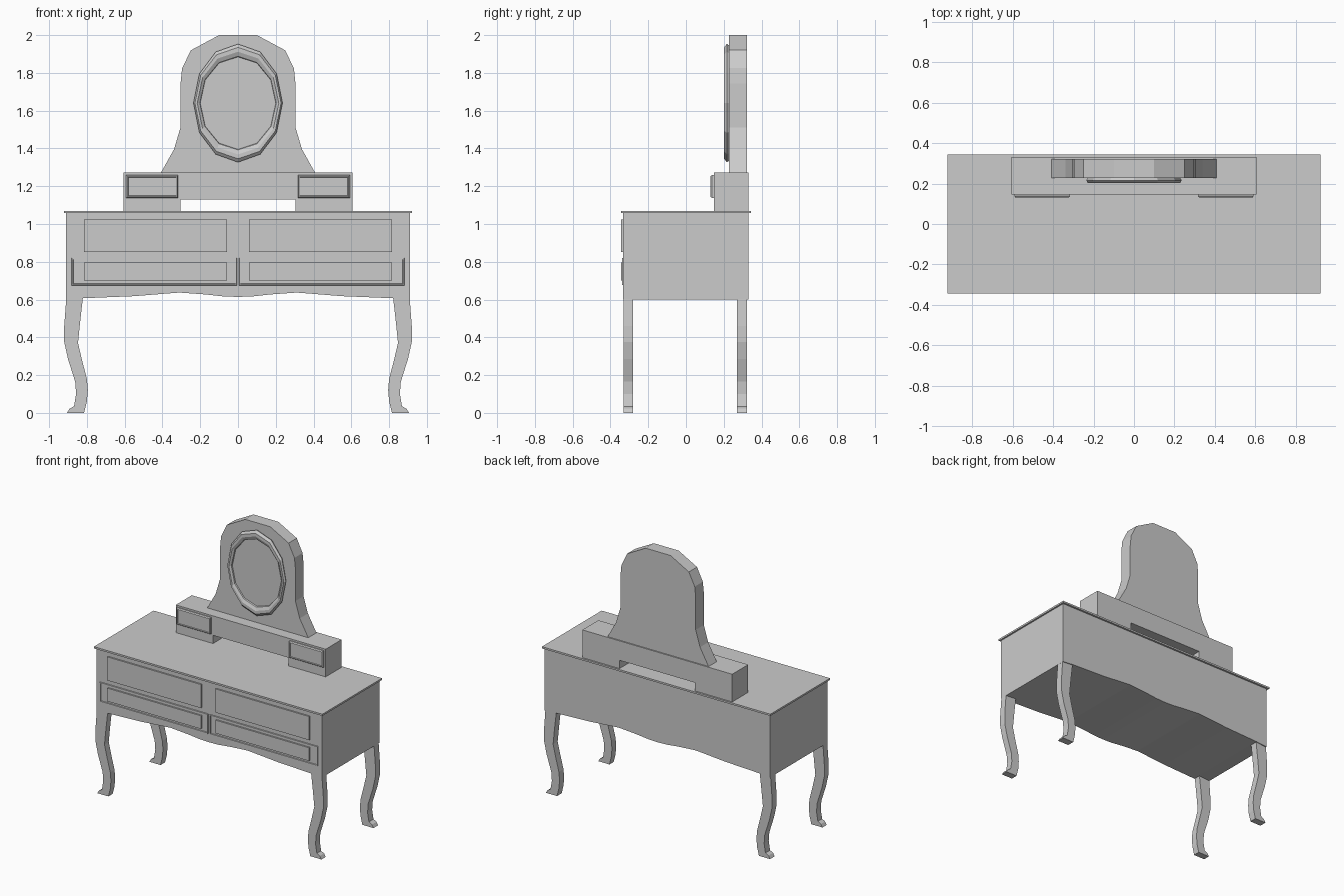
import bpy, math

if "Cube" in bpy.data.objects:
    bpy.data.objects.remove(bpy.data.objects["Cube"])


def mesh_object(name, verts, faces):
    mesh = bpy.data.meshes.new(name)
    mesh.from_pydata(verts, [], faces)
    mesh.update()
    obj = bpy.data.objects.new(name, mesh)
    bpy.context.collection.objects.link(obj)
    return obj


def extrude_xz(name, profile, y0, y1):
    """Closed x-z outline (counter-clockwise from the front) extruded along y."""
    n = len(profile)
    verts = [(x, y0, z) for x, z in profile] + [(x, y1, z) for x, z in profile]
    faces = [tuple(range(n)), tuple(reversed(range(n, 2 * n)))]
    faces += [(i, i + n, (i + 1) % n + n, (i + 1) % n) for i in range(n)]
    return mesh_object(name, verts, faces)


def box(name, x0, x1, y0, y1, z0, z1):
    return extrude_xz(name, [(x0, z0), (x1, z0), (x1, z1), (x0, z1)], y0, y1)


def loft(name, loops, cap_start=False, cap_end=True):
    """Bridge a list of equal-length vertex loops, running outside to front."""
    n = len(loops[0])
    verts = [v for loop in loops for v in loop]
    faces = []
    for k in range(len(loops) - 1):
        a, b = k * n, (k + 1) * n
        faces += [(a + i, a + (i + 1) % n, b + (i + 1) % n, b + i) for i in range(n)]
    if cap_start:
        faces.append(tuple(reversed(range(n))))
    if cap_end:
        faces.append(tuple(range(len(verts) - n, len(verts))))
    return mesh_object(name, verts, faces)


def rect_loop(x0, x1, z0, z1, inset, y):
    return [(x0 + inset, y, z0 + inset), (x1 - inset, y, z0 + inset),
            (x1 - inset, y, z1 - inset), (x0 + inset, y, z1 - inset)]


def mirror_x(obj):
    obj.modifiers.new("mirror", 'MIRROR').use_axis[0] = True
    return obj


def symmetric(half):
    """Complete a right-hand outline (bottom to top) with its mirror image."""
    return half + [(-x, z) for x, z in reversed(half)]


# cabinet with a wavy lower edge
wave = [(0.31, 0.637), (0.40, 0.630), (0.55, 0.618), (0.82, 0.607), (0.91, 0.60)]
half = [(0.0, 0.614), (0.08, 0.617), (0.17, 0.627)] + wave + [(0.91, 1.057)]
outline = half + [(-x, z) for x, z in reversed(half[1:])]
extrude_xz("cabinet", outline, -0.333, 0.33)

# table top
box("table_top", -0.922, 0.922, -0.344, 0.344, 1.057, 1.07)

# large drawer fronts, upper and lower
for name, z0, z1 in (("upper_drawer_front", 0.852, 1.024), ("lower_drawer_front", 0.70, 0.796)):
    mirror_x(box(name, 0.059, 0.815, -0.344, -0.32, z0, z1))

# raised rim round each lower drawer
r = (0.004, 0.882, 0.674, 0.822)
mirror_x(loft("lower_drawer_rim", [
    rect_loop(*r, 0.0, -0.325), rect_loop(*r, 0.003, -0.340),
    rect_loop(*r, 0.009, -0.340), rect_loop(*r, 0.012, -0.325)], cap_end=False))

# curved legs
leg = [(0.82, 0.62), (0.836, 0.48), (0.847, 0.37), (0.826, 0.28), (0.80, 0.18),
       (0.795, 0.12), (0.80, 0.06), (0.815, 0.0), (0.905, 0.0), (0.892, 0.022),
       (0.868, 0.035), (0.857, 0.10), (0.862, 0.165), (0.90, 0.285),
       (0.92, 0.376), (0.92, 0.46), (0.908, 0.62)]
for name, y0, y1 in (("front_leg", -0.33, -0.281), ("back_leg", 0.27, 0.323)):
    mirror_x(extrude_xz(name, leg, y0, y1))

# small drawer unit standing on the top, open in the middle
unit = symmetric([(0.305, 1.13), (0.305, 1.07), (0.605, 1.07), (0.605, 1.272)])
extrude_xz("small_drawer_unit", unit, 0.147, 0.331)

# small drawer fronts with bevelled rim and sunken panel
r = (0.317, 0.592, 1.138, 1.259)
mirror_x(loft("small_drawer_front", [
    rect_loop(*r, 0.0, 0.155), rect_loop(*r, 0.0, 0.138), rect_loop(*r, 0.006, 0.130),
    rect_loop(*r, 0.010, 0.130), rect_loop(*r, 0.012, 0.135)]))

# shaped mirror back board
board = symmetric([(0.41, 1.268), (0.339, 1.395), (0.304, 1.512), (0.304, 1.745),
                   (0.296, 1.825), (0.249, 1.92), (0.10, 2.0)])
extrude_xz("mirror_board", board, 0.228, 0.322)


# twelve-sided oval mirror frame and glass
def oval(rx, rz, y):
    return [(rx * math.cos(i * math.pi / 6), y, 1.64 + rz * math.sin(i * math.pi / 6))
            for i in range(12)]


loft("mirror_frame", [
    oval(0.226, 0.304, 0.232), oval(0.236, 0.313, 0.216), oval(0.228, 0.295, 0.202),
    oval(0.216, 0.272, 0.202), oval(0.202, 0.248, 0.212), oval(0.199, 0.243, 0.226)],
    cap_end=False)
loft("mirror_glass", [oval(0.204, 0.25, 0.23), oval(0.204, 0.25, 0.221)], cap_start=True)
